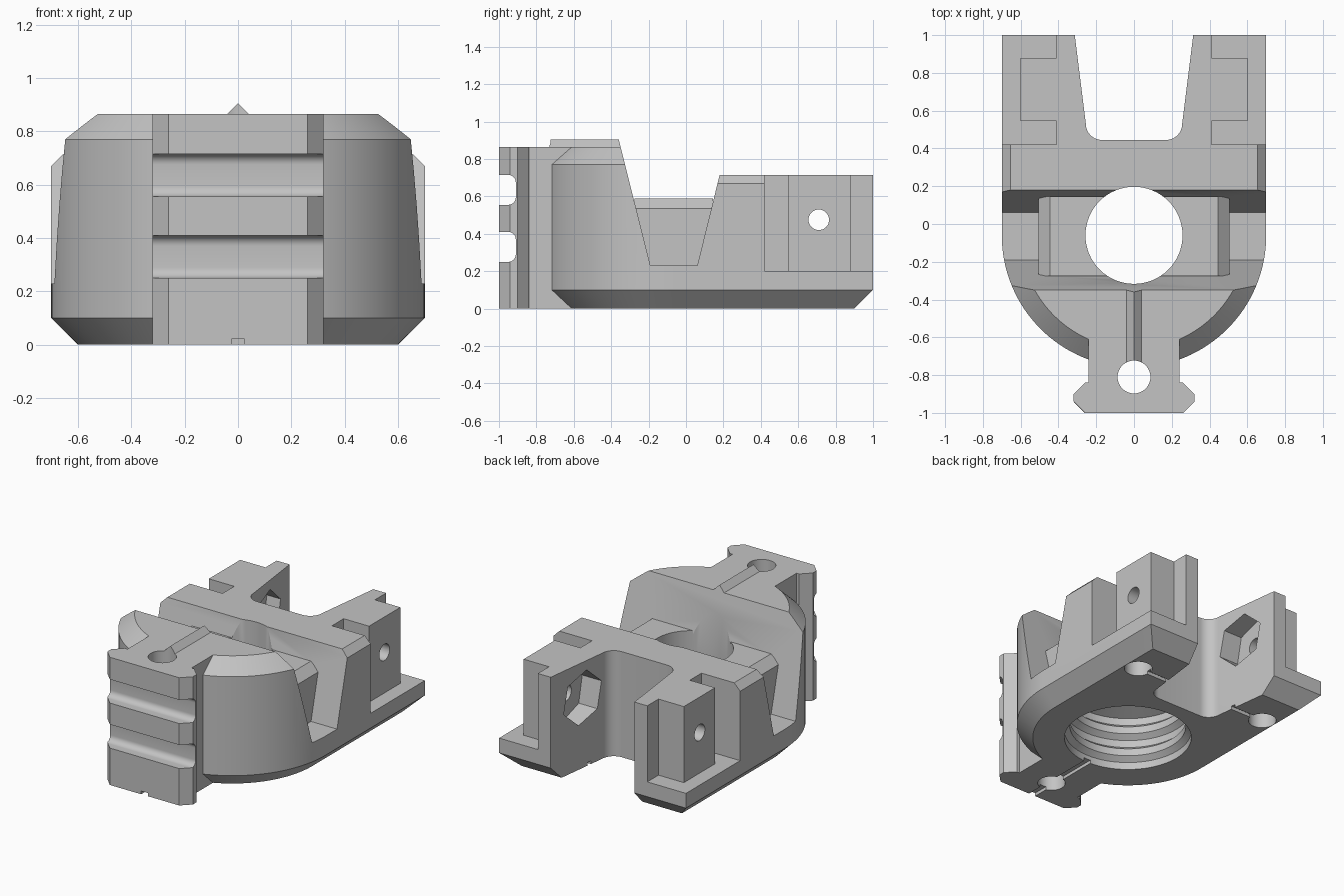
import bpy, bmesh
from math import sin, cos, pi, radians

if "Cube" in bpy.data.objects:
    bpy.data.objects.remove(bpy.data.objects["Cube"])

grey = bpy.data.materials.new("plain grey")
grey.use_nodes = True
grey.diffuse_color = (0.55, 0.55, 0.55, 1)
grey.node_tree.nodes["Principled BSDF"].inputs["Base Color"].default_value = (0.55, 0.55, 0.55, 1)


def loft(name, rings):
    """Closed solid skinned through equal-length rings."""
    bm = bmesh.new()
    loops = [[bm.verts.new(p) for p in ring] for ring in rings]
    n = len(loops[0])
    for a, b in zip(loops, loops[1:]):
        for i in range(n):
            j = (i + 1) % n
            bm.faces.new((a[i], a[j], b[j], b[i]))
    bm.faces.new(loops[0])
    bm.faces.new(loops[-1])
    bmesh.ops.recalc_face_normals(bm, faces=bm.faces)
    me = bpy.data.meshes.new(name)
    bm.to_mesh(me)
    bm.free()
    me.materials.append(grey)
    ob = bpy.data.objects.new(name, me)
    bpy.context.collection.objects.link(ob)
    return ob


def prism(name, pts, axis, a, b):
    """Extrude a 2D profile along an axis from a to b."""
    place = {"x": lambda p, t: (t, p[0], p[1]),
             "y": lambda p, t: (p[0], t, p[1]),
             "z": lambda p, t: (p[0], p[1], t)}[axis]
    return loft(name, [[place(p, t) for p in pts] for t in (a, b)])


def arc(cx, cy, r, start, end, n):
    return [(cx + r * cos(radians(start + (end - start) * i / n)),
             cy + r * sin(radians(start + (end - start) * i / n))) for i in range(n + 1)]


def circle(cx, cy, r, n=48, turn=0):
    return arc(cx, cy, r, turn, turn + 360, n)[:-1]


def rect(x0, x1, y0, y1):
    return [(x0, y0), (x1, y0), (x1, y1), (x0, y1)]


def mirrored(pts):
    return pts + [(-x, y) for x, y in reversed(pts)]


def combine(target, tool, operation):
    mod = target.modifiers.new(tool.name, "BOOLEAN")
    mod.object, mod.operation, mod.solver = tool, operation, "EXACT"
    bpy.context.view_layer.objects.active = target
    bpy.ops.object.modifier_apply(modifier=mod.name)
    bpy.data.objects.remove(tool)


def cut(tool):
    combine(body, tool, "DIFFERENCE")


def join(tool):
    combine(body, tool, "UNION")


# Main body: rounded front, square back, chamfered top and bottom
HOLE_Y = -0.06


def outline(inset, z):
    r = 0.7 - inset
    pts = arc(0, HOLE_Y, r, 180, 360, 64) + [(r, 1 - inset), (-r, 1 - inset)]
    return [(x, y, z) for x, y in pts]


body = loft("clamp_body", [outline(0.1, 0), outline(0, 0.1), outline(0, 0.77), outline(0.1, 0.865)])

# Front neck and rail
join(prism("front_rail", mirrored([(0.24, -0.5), (0.24, -0.84), (0.26, -0.84),
                                   (0.32, -0.9), (0.32, -0.94), (0.26, -1)]), "z", 0, 0.865))
# Pointed sight ridge
join(prism("top_ridge", [(-0.045, 0.86), (0.045, 0.86), (0, 0.905)], "y", -0.73, -0.2))

# Cross valley and lowered rear
cut(prism("valley", [(-0.19, 0.23), (0.06, 0.23), (0.18, 0.715), (1.1, 0.715),
                     (1.1, 1), (-0.384, 1)], "x", -1, 1))

# Centre block in the valley
join(prism("centre_block", mirrored([(0.505, 0.2), (0.505, 0.535), (0.445, 0.59)]), "y", -0.275, 0.145))

# Rear notch between the arms
cut(prism("rear_notch", mirrored([(0.326, 1.1)] + arc(0.17, 0.53, 0.085, 0, -90, 10)), "z", -0.1, 1))

# Rail grooves with rounded bottoms
for z in (0.25, 0.555):
    cut(prism("rail_groove", [(-1.1, z)] + arc(-0.95, z + 0.04, 0.04, -90, 0, 8)
              + arc(-0.95, z + 0.12, 0.04, 0, 90, 8) + [(-1.1, z + 0.16)], "x", -0.5, 0.5))

for s in (-1, 1):
    # Stepped outer pockets of the arms
    pocket = [(0.41, 1.1), (0.41, 0.88), (0.6, 0.88), (0.6, 0.545),
              (0.41, 0.545), (0.41, 0.42), (0.8, 0.42), (0.8, 1.1)]
    cut(prism("arm_pocket", [(s * x, y) for x, y in pocket], "z", 0.2, 0.9))
    # Shoulder chamfer
    cut(prism("shoulder_chamfer", [(s * 0.635, 0.735), (s * 0.72, 0.65), (s * 0.72, 0.735)], "y", 0.1, 0.43))
    # Cross bolt hole and nut recess
    cut(prism("bolt_hole", circle(0.71, 0.475, 0.055, 32), "x", s * 0.2, s * 0.8))
    cut(prism("nut_recess", circle(0.71, 0.475, 0.18, 6, 90 + 12 * s), "x", s * 0.15, s * 0.4))
    # Rear sockets underneath with a slit to the notch
    cut(prism("rear_socket", circle(s * 0.51, 0.65, 0.088), "z", -0.1, 0.16))
    cut(prism("rear_slit", rect(s * 0.2, s * 0.5, 0.635, 0.665), "z", -0.1, 0.022))

# Ringed centre bore, wide below and narrow above
bore = [(0.4, -0.1), (0.4, 0.05), (0.365, 0.08), (0.365, 0.13), (0.4, 0.16), (0.4, 0.21),
        (0.365, 0.24), (0.365, 0.29), (0.4, 0.32), (0.4, 0.37), (0.257, 0.42), (0.257, 1)]
cut(loft("centre_bore", [[(x, y, z) for x, y in circle(0, HOLE_Y, r, 64)] for r, z in bore]))

# Front pin hole and its slit underneath
cut(prism("pin_hole", circle(0, -0.81, 0.087), "z", -0.1, 1))
cut(prism("front_slit", rect(-0.025, 0.025, -1.1, -0.4), "z", -0.1, 0.022))

# Smooth curved walls, sharp edges
bpy.ops.object.select_all(action="DESELECT")
body.select_set(True)
bpy.context.view_layer.objects.active = body
bpy.ops.object.shade_smooth_by_angle(angle=radians(25))
